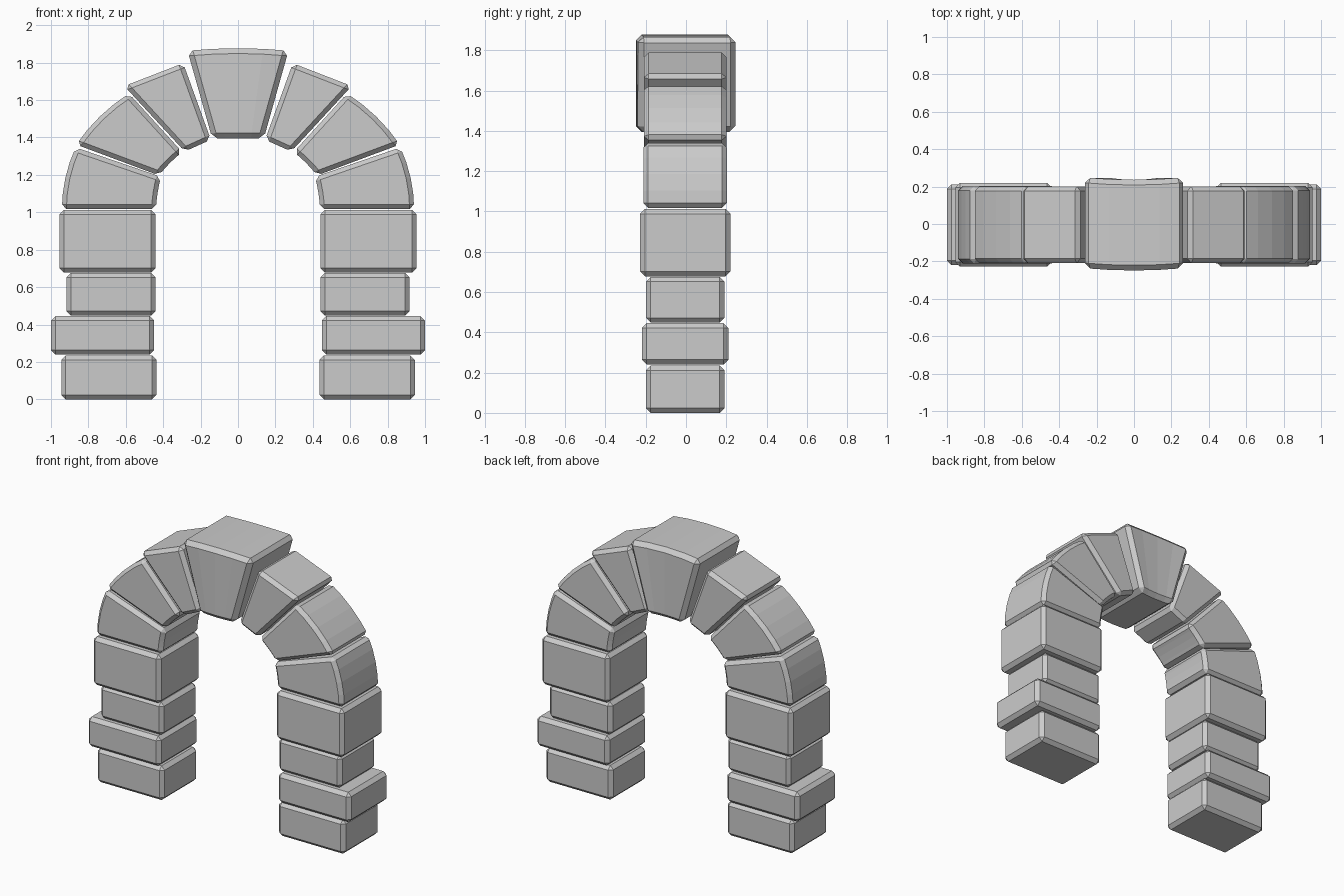
import bpy, bmesh
from mathutils import Vector

if "Cube" in bpy.data.objects:
    bpy.data.objects.remove(bpy.data.objects["Cube"])

SEG = 4


def bowed(a, b, sag, n):
    """Points from a to b, bowed sideways by sag."""
    a, b = Vector(a), Vector(b)
    d = (b - a).normalized()
    side = Vector((-d.y, d.x))
    return [a.lerp(b, i / n) + side * sag * (1 - (2 * i / n - 1) ** 2) for i in range(n + 1)]


def stone(name, inner, outer, depth, y=-0.004, in_sag=0.0, out_sag=0.0, bow=0.0,
          mirror=True, chamfer=0.024):
    """Block between an inner and outer edge in the xz plane, thickened along y."""
    n = SEG if (in_sag or out_sag or bow) else 1
    rails = (bowed(*inner, in_sag, n), bowed(*outer, out_sag, n))
    bm = bmesh.new()
    rings = []
    for i in range(n + 1):
        shift = y + bow * (0.5 - (2 * i / n - 1) ** 2)
        corners = [(rails[0][i], -1), (rails[1][i], -1), (rails[1][i], 1), (rails[0][i], 1)]
        rings.append([bm.verts.new((p.x, s * depth / 2 + shift, p.y)) for p, s in corners])
    for r, q in zip(rings, rings[1:]):
        for k in range(4):
            bm.faces.new((r[k], r[(k + 1) % 4], q[(k + 1) % 4], q[k]))
    bm.faces.new(rings[0])
    bm.faces.new(rings[-1])
    bmesh.ops.recalc_face_normals(bm, faces=bm.faces)
    me = bpy.data.meshes.new(name)
    bm.to_mesh(me)
    bm.free()
    ob = bpy.data.objects.new(name, me)
    bpy.context.collection.objects.link(ob)
    if mirror:
        m = ob.modifiers.new("mirror", 'MIRROR')
        m.use_mirror_merge = False
    b = ob.modifiers.new("chamfer", 'BEVEL')
    b.width, b.segments = chamfer, 1
    b.limit_method, b.angle_limit = 'ANGLE', 0.6
    return ob


# Pier stones, from the ground up: x range, z range, depth
piers = [(0.436, 0.945, 0.0, 0.235, 0.39),
         (0.448, 1.0, 0.24, 0.445, 0.43),
         (0.44, 0.918, 0.448, 0.675, 0.39),
         (0.44, 0.955, 0.678, 1.012, 0.448)]
for i, (x0, x1, z0, z1, d) in enumerate(piers):
    stone(f"pier_stone_{i + 1}", ((x0, z0), (x0, z1)), ((x1, z0), (x1, z1)), d)

# Wedge stones of the arch: inner edge, outer edge, depth, outer curve
wedges = [(((0.438, 1.018), (0.411, 1.19)), ((0.942, 1.018), (0.868, 1.347)), 0.415, -0.018),
          (((0.422, 1.197), (0.298, 1.322)), ((0.865, 1.362), (0.583, 1.635)), 0.41, -0.02),
          (((0.285, 1.325), (0.145, 1.388)), ((0.608, 1.675), (0.293, 1.797)), 0.41, 0.0)]
for i, (a, b, d, sag) in enumerate(wedges):
    # the outer curve bulges away from the arch centre
    stone(f"arch_stone_{i + 1}", a, b, d, out_sag=sag, in_sag=sag * 0.3)

# Keystone, slightly bowed towards the front
stone("keystone", ((-0.138, 1.395), (0.138, 1.395)), ((-0.27, 1.864), (0.27, 1.864)),
      0.485, y=0.0, out_sag=0.013, bow=-0.012, mirror=False, chamfer=0.028)
